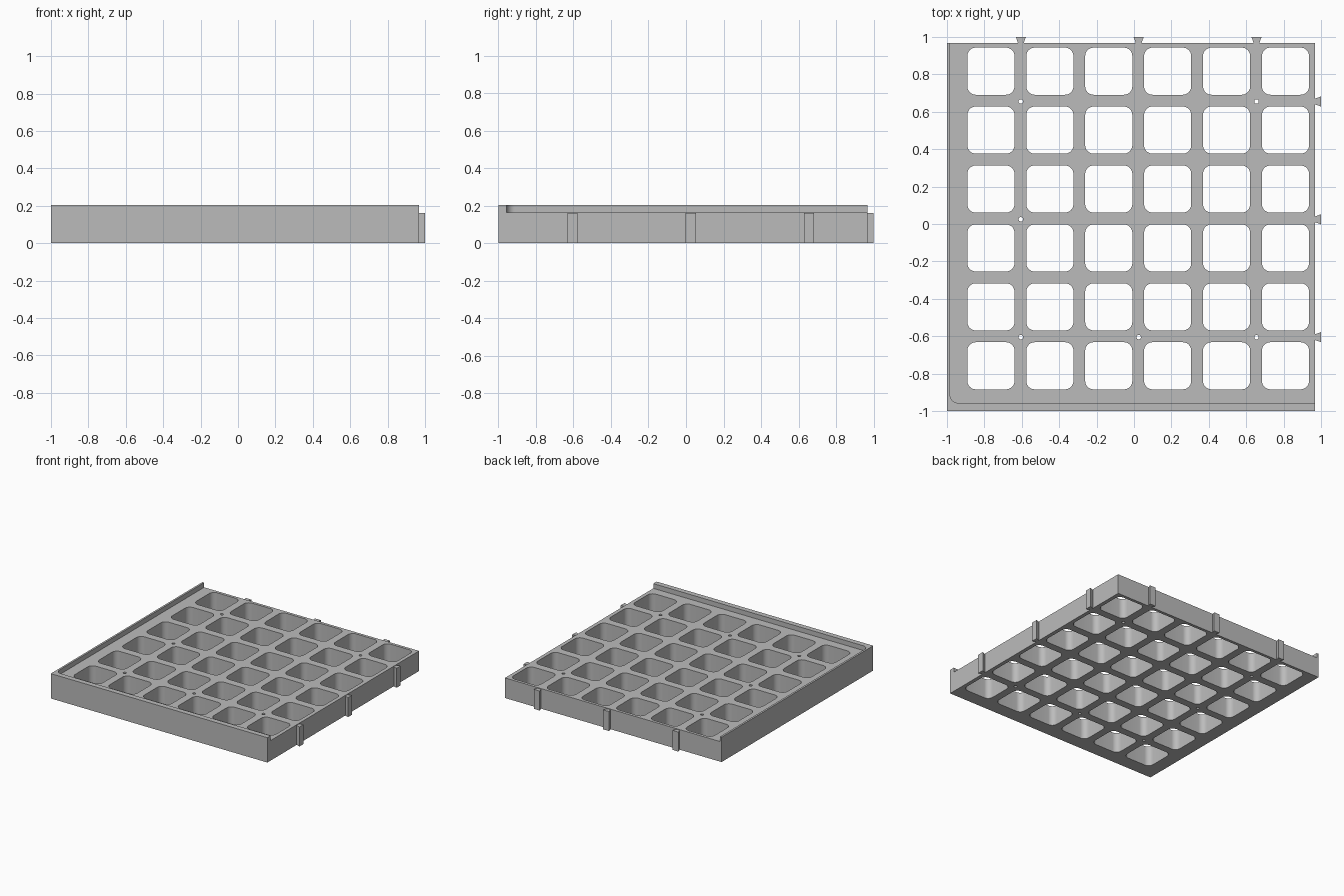
import bpy, bmesh, math

if "Cube" in bpy.data.objects:
    bpy.data.objects.remove(bpy.data.objects["Cube"])

grey = bpy.data.materials.new("grey plastic")
grey.diffuse_color = (0.5, 0.5, 0.5, 1)
grey.use_nodes = True
grey.node_tree.nodes["Principled BSDF"].inputs["Base Color"].default_value = grey.diffuse_color

LOW, HIGH = -1.0, 0.967     # plate edges, the tabs reach 1.0
DECK, RIM = 0.165, 0.204    # deck height and rim height
PITCH = 0.315


def arc(cx, cy, r, start, end, n):
    """Points on an arc, angles in degrees."""
    return [(cx + r * math.cos(math.radians(start + (end - start) * i / n)),
             cy + r * math.sin(math.radians(start + (end - start) * i / n)))
            for i in range(n + 1)]


def rounded_square(cx, cy, half, r):
    pts = []
    for k, (sx, sy) in enumerate([(1, 1), (-1, 1), (-1, -1), (1, -1)]):
        pts += arc(cx + sx * (half - r), cy + sy * (half - r), r, 90 * k, 90 * k + 90, 8)
    return pts


def extruded(name, loops, z0, z1):
    """Fill the loops (outline first, then holes) and extrude them upward."""
    bm = bmesh.new()
    edges = []
    for loop in loops:
        vs = [bm.verts.new((x, y, z0)) for x, y in loop]
        edges += [bm.edges.new((vs[i - 1], vs[i])) for i in range(len(vs))]
    bmesh.ops.triangle_fill(bm, use_beauty=True, use_dissolve=False, edges=edges)
    ext = bmesh.ops.extrude_face_region(bm, geom=bm.faces[:], use_keep_orig=True)
    top = [g for g in ext["geom"] if isinstance(g, bmesh.types.BMVert)]
    bmesh.ops.translate(bm, verts=top, vec=(0, 0, z1 - z0))
    bmesh.ops.recalc_face_normals(bm, faces=bm.faces[:])
    mesh = bpy.data.meshes.new(name)
    bm.to_mesh(mesh)
    bm.free()
    mesh.materials.append(grey)
    ob = bpy.data.objects.new(name, mesh)
    bpy.context.collection.objects.link(ob)
    bpy.ops.object.select_all(action='DESELECT')
    ob.select_set(True)
    bpy.context.view_layer.objects.active = ob
    bpy.ops.object.shade_smooth_by_angle(angle=math.radians(30))
    return ob


# Grid plate: square outline, rounded square wells and small pin holes
loops = [[(LOW, LOW), (HIGH, LOW), (HIGH, HIGH), (LOW, HIGH)]]
for i in range(6):
    for j in range(6):
        loops.append(rounded_square(-0.765 + PITCH * i, -0.758 + PITCH * j, 0.126, 0.045))
joints = [-0.605, 0.025, 0.655]
for i, j in [(0, 0), (1, 0), (2, 0), (0, 1), (0, 2), (2, 2)]:
    loops.append(arc(joints[i], joints[j], 0.012, 0, 360, 16)[:-1])
extruded("grid_plate", loops, 0, DECK)

# Raised rim along the front and left, with a rounded inside corner
inner_x, inner_y, r = -0.984, -0.957, 0.045
rim = [(LOW, HIGH), (LOW, LOW), (HIGH, LOW), (HIGH, inner_y)]
rim += arc(inner_x + r, inner_y + r, r, 270, 180, 8)
rim += [(inner_x, HIGH)]
extruded("edge_rim", [rim], DECK, RIM)

# Dovetail tabs on the right and back
for k, c in enumerate(joints):
    tab = [(HIGH, c - 0.015), (1.0, c - 0.027), (1.0, c + 0.027), (HIGH, c + 0.015)]
    extruded(f"right_tab_{k + 1}", [tab], 0, 0.16)
    extruded(f"back_tab_{k + 1}", [[(y, x) for x, y in tab]], 0, 0.16)
